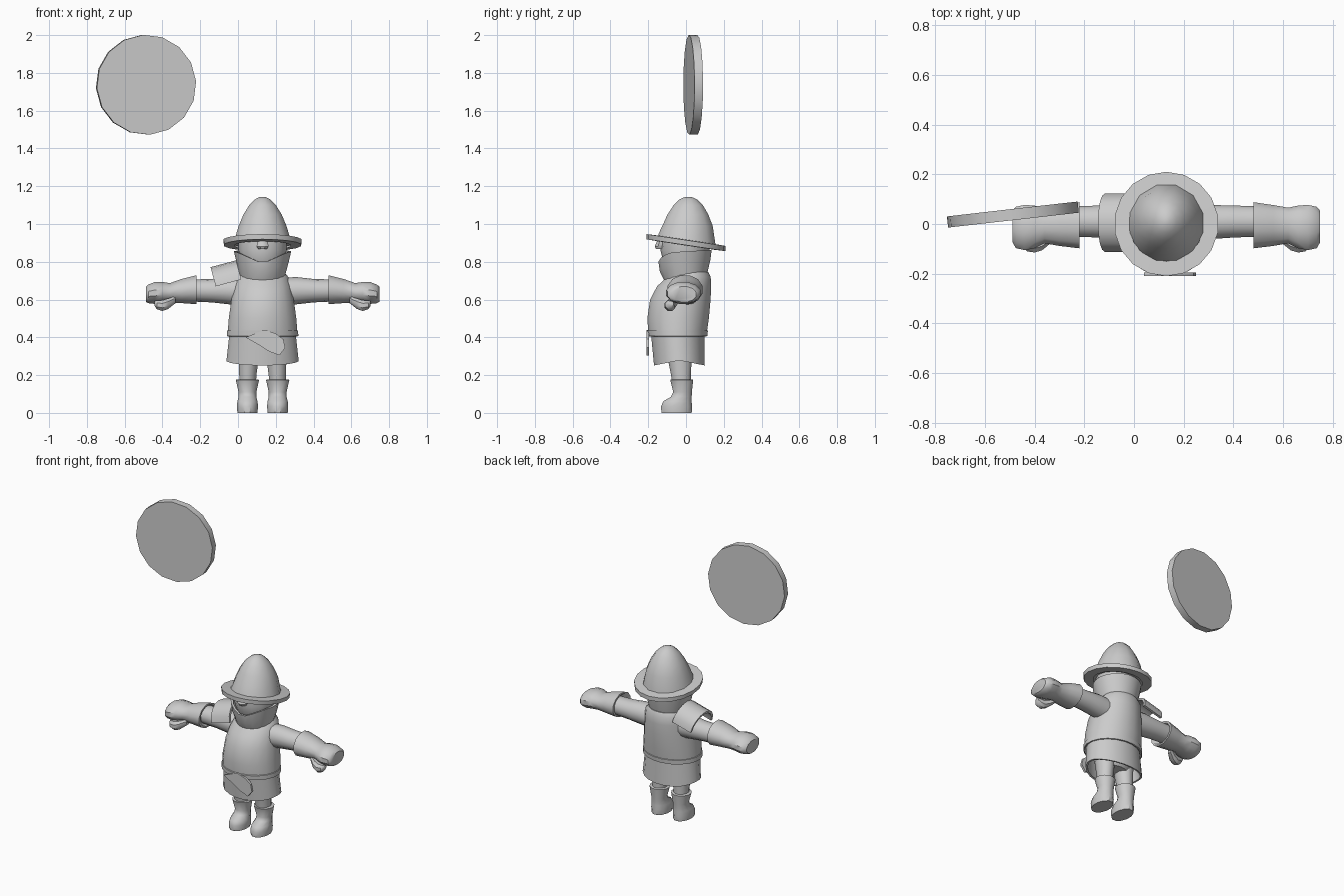
import bpy, bmesh, math
from mathutils import Matrix, Vector

CX = 0.13  # centre line of the figure

grey = bpy.data.materials.new("plain_grey")
grey.diffuse_color = (0.6, 0.6, 0.6, 1)


def finish(name, bm, angle=40):
    bmesh.ops.recalc_face_normals(bm, faces=bm.faces)
    me = bpy.data.meshes.new(name)
    bm.to_mesh(me)
    bm.free()
    me.materials.append(grey)
    ob = bpy.data.objects.new(name, me)
    bpy.context.collection.objects.link(ob)
    bpy.context.view_layer.objects.active = ob
    ob.select_set(True)
    bpy.ops.object.shade_smooth_by_angle(angle=math.radians(angle))
    ob.select_set(False)
    return ob


def loft(name, rings, n=16, axis="z", side=1, caps=(True, True), warp=None, angle=40):
    """Skin elliptical rings (t, u, v, ru, rv); x is measured from the centre line."""
    bm = bmesh.new()
    loops = []
    for i, (t, u, v, ru, rv) in enumerate(rings):
        loop = []
        for k in range(n):
            a = 2 * math.pi * (k + 0.5) / n
            p, q = u + ru * math.cos(a), v + rv * math.sin(a)
            co = Vector((p, q, t)) if axis == "z" else Vector((t, p, q))
            if warp:
                co = warp(co, i)
            loop.append(bm.verts.new((CX + side * co.x, co.y, co.z)))
        loops.append(loop)
    for a, b in zip(loops, loops[1:]):
        for k in range(n):
            bm.faces.new((a[k], a[(k + 1) % n], b[(k + 1) % n], b[k]))
    if caps[0]:
        bm.faces.new(loops[0])
    if caps[1]:
        bm.faces.new(loops[-1])
    return finish(name, bm, angle)


def plate(name, outline, matrix, depth):
    """Extrude a flat outline (x, y) by depth and place it."""
    bm = bmesh.new()
    face = bm.faces.new([bm.verts.new((x, y, 0)) for x, y in outline])
    ext = bmesh.ops.extrude_face_region(bm, geom=[face])
    verts = [g for g in ext["geom"] if isinstance(g, bmesh.types.BMVert)]
    bmesh.ops.translate(bm, verts=verts, vec=(0, 0, depth))
    bm.transform(matrix)
    return finish(name, bm, 30)


# Floating round shield
bm = bmesh.new()
bmesh.ops.create_cone(bm, cap_ends=True, segments=16, radius1=0.265, radius2=0.265, depth=0.045)
bm.transform(Matrix.Translation((-0.487, 0.038, 1.737))
             @ Matrix.Rotation(math.radians(6.5), 4, "Z")
             @ Matrix.Rotation(math.radians(90), 4, "X")
             @ Matrix.Rotation(math.radians(4), 4, "Z"))
finish("shield", bm, 30)


# Helmet: tilted brim and pointed dome
def tilt(co, i):
    return Vector((co.x, co.y, co.z - 0.15 * co.y))


loft("helmet_brim", [(0.886, 0, 0, 0.15, 0.15), (0.888, 0, 0, 0.207, 0.21),
                     (0.915, 0, 0, 0.21, 0.21), (0.917, 0, 0, 0.15, 0.15)],
     n=18, caps=(False, False), warp=tilt, angle=30)
loft("helmet_dome", [(0.895, 0, 0.003, 0.158, 0.162), (0.93, 0, 0.005, 0.148, 0.154),
                     (0.99, 0, 0.008, 0.131, 0.138), (1.05, 0, 0.01, 0.105, 0.112),
                     (1.10, 0, 0.012, 0.073, 0.08), (1.13, 0, 0.012, 0.042, 0.048),
                     (1.144, 0, 0.012, 0.014, 0.016)],
     n=12, warp=lambda co, i: tilt(co, i) if i < 2 else co)

# Head and nose
loft("head", [(0.74, 0, 0, 0.09, 0.09), (0.80, 0, -0.005, 0.115, 0.115),
              (0.86, 0, -0.005, 0.13, 0.13), (0.92, 0, 0, 0.13, 0.13)], n=14)
loft("nose", [(0.868, 0, -0.135, 0.025, 0.026), (0.882, 0, -0.135, 0.034, 0.033),
              (0.91, 0, -0.13, 0.03, 0.025)], n=8)


# Flared collar with a dipped front edge
def collar_shape(co, i):
    if i in (0, 5):
        return Vector((co.x, co.y, co.z + 0.2 * co.y))
    dip = 0.055 * max(0, 1 - abs(co.x) / 0.13) if co.y < 0 else 0
    return Vector((co.x, co.y, co.z + 0.06 * co.y - dip))


loft("collar", [(0.72, 0, 0, 0.118, 0.115), (0.80, 0, -0.005, 0.14, 0.135),
                (0.855, 0, -0.005, 0.153, 0.143), (0.855, 0, -0.005, 0.137, 0.128),
                (0.80, 0, -0.005, 0.122, 0.118), (0.74, 0, 0, 0.10, 0.10)],
     n=20, caps=(False, False), warp=collar_shape)

# Tunic body, bulging at the front
loft("tunic", [(0.415, 0, -0.045, 0.17, 0.13), (0.41, 0, -0.045, 0.188, 0.155),
               (0.50, 0, -0.042, 0.181, 0.165), (0.60, 0, -0.03, 0.167, 0.162),
               (0.67, 0, -0.01, 0.153, 0.145), (0.72, 0, 0.015, 0.138, 0.117),
               (0.745, 0, 0.02, 0.115, 0.10)], n=20)


# Open skirt with a lower hem at front and back
def hem(co, i):
    return co if i in (0, 3) else Vector((co.x, co.y, co.z - 0.2 * abs(co.y + 0.035)))


loft("skirt", [(0.43, 0, -0.045, 0.176, 0.143), (0.278, 0, -0.035, 0.194, 0.136),
               (0.278, 0, -0.035, 0.182, 0.124), (0.41, 0, -0.045, 0.16, 0.13)],
     n=20, caps=(True, False), warp=hem)

# Belt band and hanging knot at the front
front = Matrix.Translation((0, -0.195, 0)) @ Matrix.Rotation(math.radians(90), 4, "X")
loft("belt", [(0.405, 0, -0.045, 0.186, 0.153), (0.407, 0, -0.045, 0.192, 0.16),
              (0.435, 0, -0.045, 0.19, 0.163), (0.438, 0, -0.045, 0.18, 0.155)],
     n=20, caps=(False, False))
plate("belt_tail", [(0.04, 0.40), (0.11, 0.36), (0.165, 0.325), (0.22, 0.305), (0.25, 0.345),
                    (0.24, 0.39), (0.20, 0.42), (0.14, 0.44)], front, 0.015)

# Hips hidden in the skirt
loft("hips", [(0.27, 0, -0.035, 0.09, 0.07), (0.30, 0, -0.035, 0.13, 0.09),
              (0.40, 0, -0.04, 0.15, 0.12)], n=14)

for side, word in ((1, "left"), (-1, "right")):
    # Legs and boots
    loft(word + "_leg", [(0.13, 0.079, -0.022, 0.045, 0.05), (0.20, 0.078, -0.027, 0.047, 0.054),
                         (0.32, 0.072, -0.035, 0.058, 0.07)], n=12, side=side)
    loft(word + "_boot", [(0, 0.08, -0.05, 0.055, 0.083), (0.035, 0.08, -0.05, 0.058, 0.085),
                          (0.062, 0.08, -0.045, 0.055, 0.077), (0.085, 0.08, -0.025, 0.049, 0.057),
                          (0.11, 0.08, -0.018, 0.049, 0.051), (0.175, 0.08, -0.023, 0.064, 0.063),
                          (0.178, 0.08, -0.023, 0.05, 0.052)], n=12, side=side)
    # Straight sleeves
    loft(word + "_arm", [(0.08, 0.005, 0.64, 0.07, 0.075), (0.18, 0.008, 0.647, 0.07, 0.072),
                         (0.27, 0.01, 0.647, 0.066, 0.062), (0.38, 0.01, 0.648, 0.062, 0.058)],
         n=14, axis="x", side=side)
    # Flared gloves ending in blunt fists
    loft(word + "_glove", [(0.37, 0, 0.65, 0.06, 0.055), (0.35, -0.005, 0.652, 0.082, 0.068),
                           (0.35, -0.005, 0.652, 0.096, 0.079), (0.43, -0.006, 0.645, 0.085, 0.066),
                           (0.49, -0.006, 0.636, 0.074, 0.053), (0.53, -0.012, 0.638, 0.089, 0.057),
                           (0.57, -0.014, 0.635, 0.094, 0.06), (0.605, -0.014, 0.63, 0.086, 0.051),
                           (0.618, -0.01, 0.628, 0.066, 0.042)],
         n=12, axis="x", side=side)
    # Thumb along the lower front of the fist
    loft(word + "_thumb", [(0.46, -0.055, 0.60, 0.02, 0.02), (0.50, -0.078, 0.578, 0.03, 0.03),
                           (0.53, -0.086, 0.568, 0.031, 0.031), (0.56, -0.085, 0.572, 0.027, 0.025),
                           (0.572, -0.08, 0.58, 0.016, 0.014)], n=8, axis="x", side=side)

# Curved shoulder guard on one side
outer = [(0.117 * math.cos(a), 0.105 * math.sin(a)) for a in [math.pi * k / 8 for k in range(9)]]
arch = outer + [(0.86 * x, 0.86 * y) for x, y in reversed(outer)]
guard = (Matrix.Translation((-0.118, 0.005, 0.67)) @ Matrix.Rotation(math.radians(-15), 4, "Y")
         @ Matrix(((0, 0, 1, 0), (1, 0, 0, 0), (0, 1, 0, 0), (0, 0, 0, 1))))
plate("shoulder_guard", arch, guard, 0.14)
